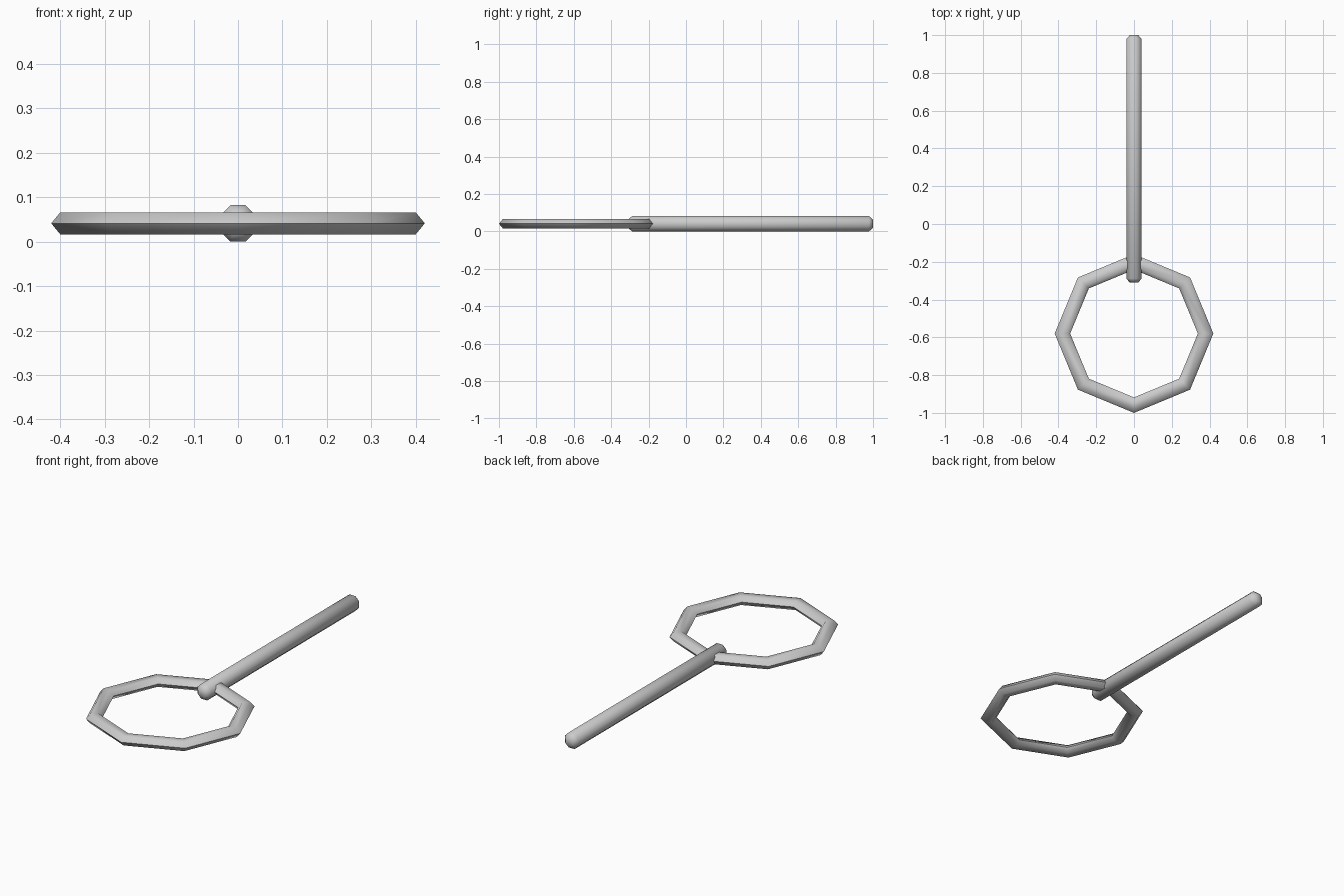
import bpy, bmesh
from math import cos, sin, pi, radians

if "Cube" in bpy.data.objects:
    bpy.data.objects.remove(bpy.data.objects["Cube"])

R = 0.041          # rod radius (to its flats)
Z = R              # height of the centre line


def loft(name, loops, close_loops):
    """Skin a list of point loops; either a closed ring or a capped rod."""
    bm = bmesh.new()
    rows = [[bm.verts.new(p) for p in loop] for loop in loops]
    n, m = len(rows), len(rows[0])
    for i in range(n if close_loops else n - 1):
        a, b = rows[i], rows[(i + 1) % n]
        for j in range(m):
            k = (j + 1) % m
            bm.faces.new((a[j], a[k], b[k], b[j]))
    if not close_loops:
        bm.faces.new(rows[0])
        bm.faces.new(rows[-1])
    bmesh.ops.recalc_face_normals(bm, faces=bm.faces[:])
    mesh = bpy.data.meshes.new(name)
    bm.to_mesh(mesh)
    bm.free()
    obj = bpy.data.objects.new(name, mesh)
    bpy.context.collection.objects.link(obj)
    bpy.ops.object.select_all(action='DESELECT')
    obj.select_set(True)
    bpy.context.view_layer.objects.active = obj
    bpy.ops.object.shade_smooth_by_angle(angle=radians(60))
    return obj


# Ring: eight segments with a flattened hexagonal section
ring = []
for i in range(8):
    a = i * pi / 4
    loop = []
    for j in range(6):
        t = j * pi / 3
        r = 0.42 - R + R * cos(t)
        loop.append((r * cos(a), -0.58 + r * sin(a), Z + 0.7 * R * sin(t)))
    ring.append(loop)
loft("ring", ring, True)

# Handle: octagonal rod with chamfered ends
handle = []
for y, s in ((-0.31, 0.55), (-0.288, 1), (0.978, 1), (1.0, 0.55)):
    r = s * R / cos(pi / 8)
    handle.append([(r * cos((j + 0.5) * pi / 4), y, Z + r * sin((j + 0.5) * pi / 4))
                   for j in range(8)])
loft("handle", handle, False)
